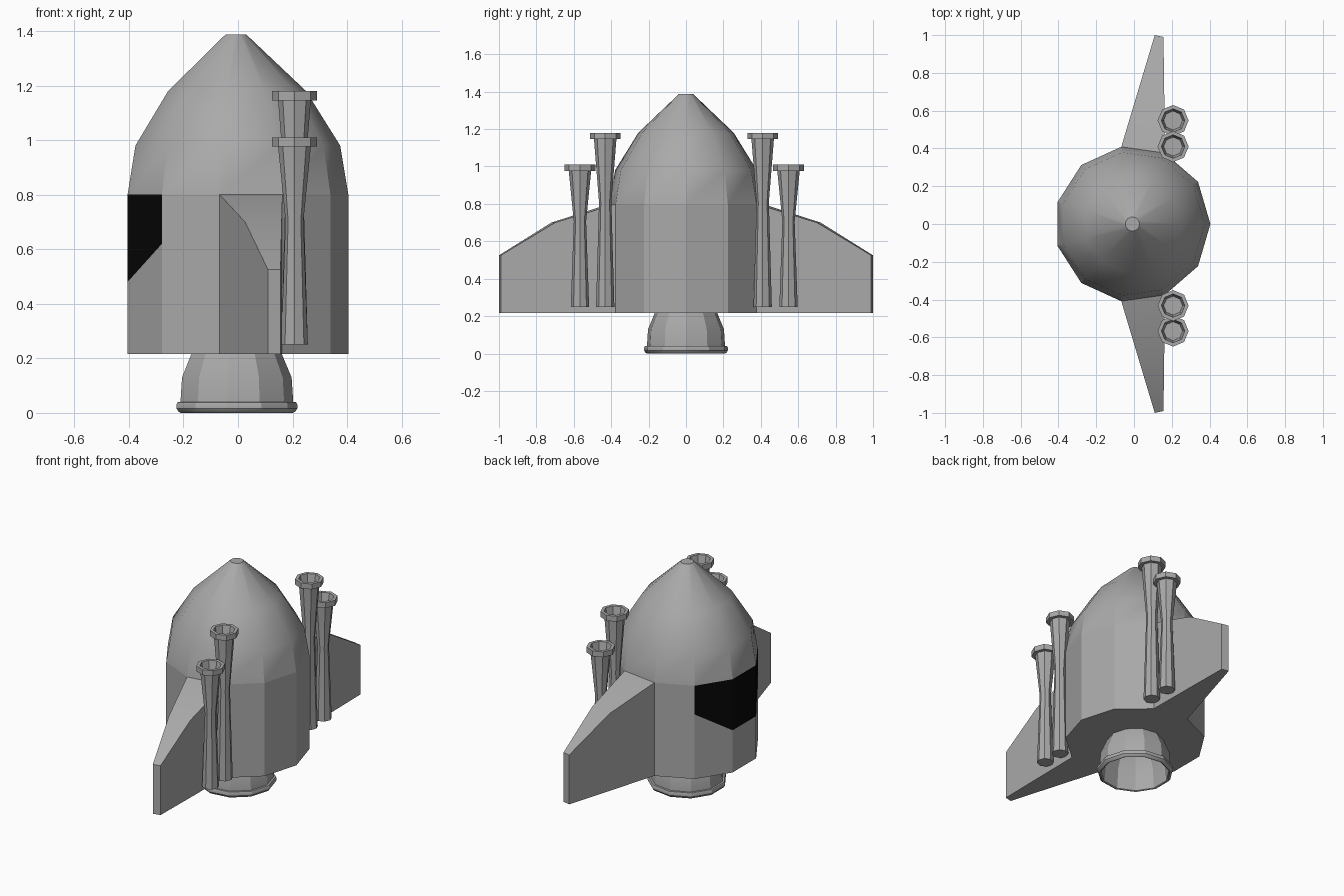
import bpy, bmesh, math
from math import cos, sin, pi, radians

cube = bpy.data.objects.get("Cube")
if cube:
    bpy.data.objects.remove(cube, do_unlink=True)

HULL_X = -0.0085          # axis of the eleven-sided hull
SIDES = 11
HULL_R, BASE_Z, TOP_Z = 0.413, 0.216, 0.8


def make_material(name, value):
    mat = bpy.data.materials.new(name)
    mat.use_nodes = True
    colour = (value, value, value, 1)
    mat.diffuse_color = colour
    bsdf = mat.node_tree.nodes["Principled BSDF"]
    bsdf.inputs["Base Color"].default_value = colour
    bsdf.inputs["Roughness"].default_value = 0.8
    return mat


GREY = make_material("hull_grey", 0.4)
BLACK = make_material("window_black", 0.002)


def ring(radius, z, sides, cx, cy):
    return [(cx + radius * cos(2 * pi * i / sides),
             cy + radius * sin(2 * pi * i / sides), z) for i in range(sides)]


def loft(name, rings, caps=True):
    """Skin a list of equal-sized point rings into an object."""
    bm = bmesh.new()
    loops = [[bm.verts.new(p) for p in r] for r in rings]
    n = len(loops[0])
    for low, high in zip(loops, loops[1:]):
        for i in range(n):
            j = (i + 1) % n
            bm.faces.new((low[i], low[j], high[j], high[i]))
    if caps:
        bm.faces.new(loops[0][::-1])
        bm.faces.new(loops[-1])
    bmesh.ops.recalc_face_normals(bm, faces=bm.faces)
    mesh = bpy.data.meshes.new(name)
    bm.to_mesh(mesh)
    bm.free()
    mesh.materials.append(GREY)
    obj = bpy.data.objects.new(name, mesh)
    bpy.context.collection.objects.link(obj)
    return obj


def smooth(obj):
    bpy.ops.object.select_all(action='DESELECT')
    obj.select_set(True)
    bpy.context.view_layer.objects.active = obj
    bpy.ops.object.shade_smooth_by_angle(angle=radians(30))


def lathe(name, profile, sides=SIDES, cx=HULL_X, cy=0.0):
    obj = loft(name, [ring(r, z, sides, cx, cy) for r, z in profile])
    smooth(obj)
    return obj


# Hull: the middle ring follows the lower edge of the window
def sill(x):
    return 0.48 if x < -0.35 else 0.62


sill_ring = [(x, y, sill(x)) for x, y, _ in ring(HULL_R, 0, SIDES, HULL_X, 0)]
hull = loft("hull", [ring(HULL_R, BASE_Z, SIDES, HULL_X, 0), sill_ring,
                     ring(HULL_R, TOP_Z, SIDES, HULL_X, 0)])
hull.data.materials.append(BLACK)
for face in hull.data.polygons:
    if face.center.x < -0.3 and face.center.z > 0.6:
        face.material_index = 1

# Nose cone
lathe("nose_cone", [(HULL_R, TOP_Z), (0.383, 0.98), (0.258, 1.18), (0.038, 1.388)])

# Engine nozzle with rolled rim and hollow bell
lathe("engine_nozzle", [
    (0.169, BASE_Z), (0.205, 0.13), (0.211, 0.04), (0.222, 0.039),
    (0.226, 0.03), (0.226, 0.016), (0.219, 0.005), (0.21, 0.0),
    (0.202, 0.004), (0.196, 0.04), (0.19, 0.13), (0.155, 0.212)])

# Wings: tapered slabs growing from two hull faces
root = ring(HULL_R, 0, SIDES, HULL_X, 0)
rear, fore = root[3], root[2]
for side, name in ((-1, "right_wing"), (1, "left_wing")):
    stations = [(rear[0], rear[1], fore[0], fore[1], TOP_Z),
                (0.026, 0.72, 0.16, 0.7, 0.7),
                (0.11, 1.0, 0.156, 0.99, 0.525)]
    wing = loft(name, [[(xa, side * ya, BASE_Z), (xb, side * yb, BASE_Z),
                        (xb, side * yb, top), (xa, side * ya, top)]
                       for xa, ya, xb, yb, top in stations])
    smooth(wing)

# Flared exhaust pipes, a tall and a short one on each side
PIPE_X, PIPE_Z, CAP = 0.207, 0.25, 0.034
pipes = (("front_tall_pipe", -0.432, 1.18), ("front_short_pipe", -0.567, 1.01),
         ("back_tall_pipe", 0.41, 1.18), ("back_short_pipe", 0.548, 1.01))
for name, y, top in pipes:
    neck = PIPE_Z + 0.6 * (top - PIPE_Z)
    lathe(name, [(0.049, PIPE_Z), (0.033, neck), (0.06, top - CAP),
                 (0.082, top - CAP), (0.082, top), (0.062, top),
                 (0.05, top - 0.06)], 8, PIPE_X, y)
